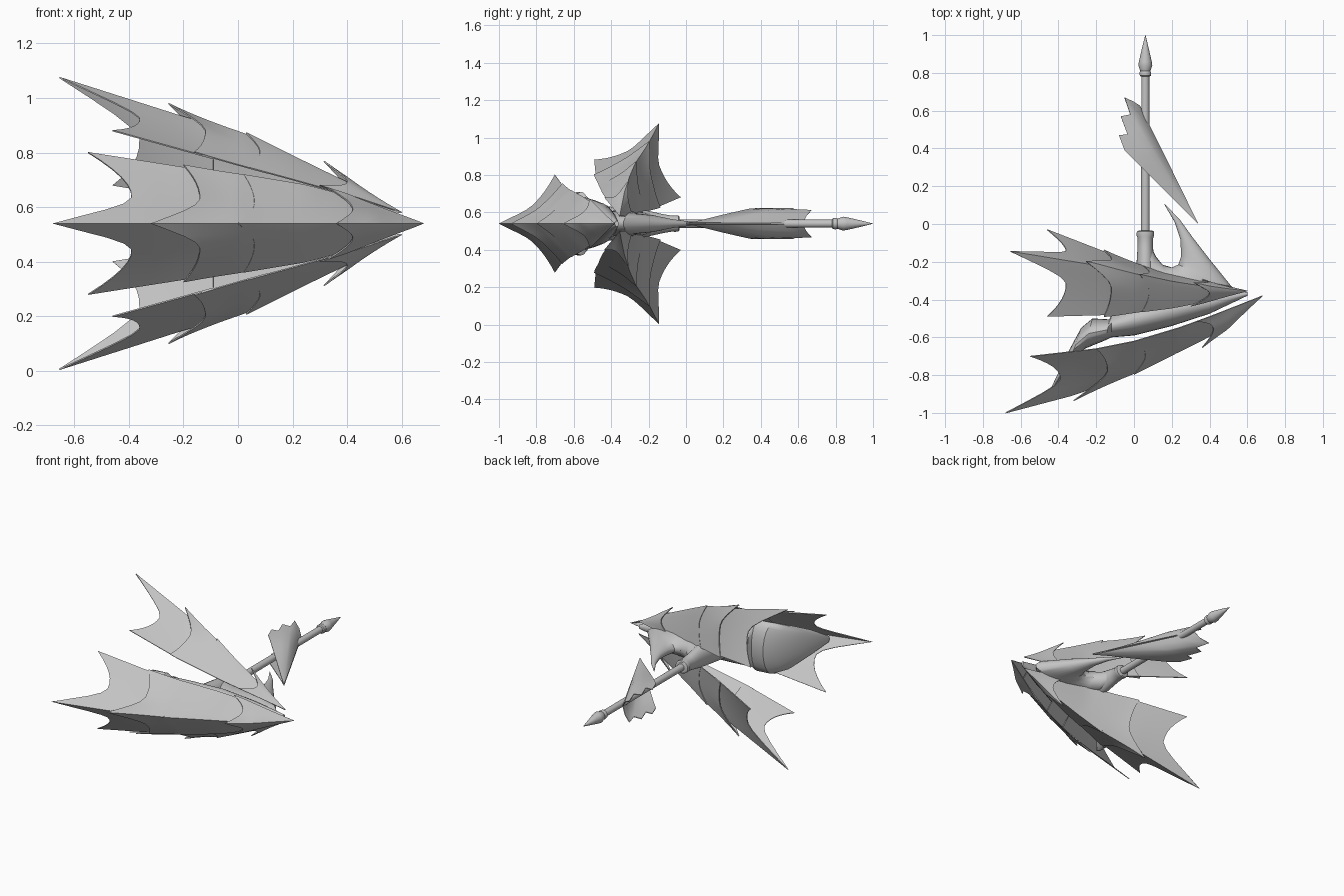
import bpy, bmesh, math
from mathutils import Vector

if "Cube" in bpy.data.objects:
    bpy.data.objects.remove(bpy.data.objects["Cube"])

MID = 0.54  # height of the symmetry plane

steel = bpy.data.materials.new("grey_steel")
steel.diffuse_color = (0.55, 0.55, 0.55, 1)
steel.use_nodes = True
steel.node_tree.nodes["Principled BSDF"].inputs["Base Color"].default_value = steel.diffuse_color


def finish(name, bm, thick=0.0, angle=30):
    """Turn a bmesh into a named, smooth-shaded object, optionally with thickness."""
    bmesh.ops.remove_doubles(bm, verts=bm.verts, dist=0.0005)
    bmesh.ops.recalc_face_normals(bm, faces=bm.faces)
    me = bpy.data.meshes.new(name)
    bm.to_mesh(me)
    bm.free()
    ob = bpy.data.objects.new(name, me)
    me.materials.append(steel)
    bpy.context.collection.objects.link(ob)
    bpy.ops.object.select_all(action='DESELECT')
    ob.select_set(True)
    bpy.context.view_layer.objects.active = ob
    if thick:
        mod = ob.modifiers.new("thickness", 'SOLIDIFY')
        mod.thickness = thick
        mod.offset = 0
        bpy.ops.object.convert(target='MESH')
    bpy.ops.object.shade_smooth_by_angle(angle=math.radians(angle))
    return ob


def rail(pts, x):
    """Point on a polyline at the given x; the last span is extended."""
    for a, b in zip(pts, pts[1:]):
        if x >= b[0]:
            break
    a, b = Vector(a), Vector(b)
    return a.lerp(b, (x - a.x) / (b.x - a.x))


def end_x(u, tip, notch, corner):
    """Scalloped rear edge: long point on the ridge, bay, short outer point."""
    u = abs(u)
    if u < 0.42:
        return tip + (notch - tip) * math.sin(math.pi / 2 * u / 0.42)
    return notch + (corner - notch) * ((u - 0.42) / 0.58) ** 2


def scale(name, ridge, side_a, side_b, start, tip, notch, corner, lift):
    """One folded armour scale stretched between a ridge and two side rails."""
    bm = bmesh.new()
    nu, nx = 20, 10
    grid = []
    for i in range(nu + 1):
        u = i / nu * 2 - 1
        xe = end_x(u, tip, notch, corner)
        row = []
        for j in range(nx + 1):
            t = j / nx
            x = start + (xe - start) * t
            r, a, b = rail(ridge, x), rail(side_a, x), rail(side_b, x)
            p = r.lerp(a if u < 0 else b, abs(u))
            out = p - (a + b) / 2
            up = r - (a + b) / 2
            k = lift * t * t * (0.3 + 0.7 * (1 - abs(u)) ** 2)
            if out.length > 1e-5:
                p += out.normalized() * k
                bulge = -0.08 if name.endswith("tail_scale") else 0.06
                p += up * bulge * abs(u) * (1 - abs(u))
            row.append(bm.verts.new(p))
        grid.append(row)
    for i in range(nu):
        for j in range(nx):
            bm.faces.new((grid[i][j], grid[i + 1][j], grid[i + 1][j + 1], grid[i][j + 1]))
    finish(name, bm, 0.005)


def blade(name, ridge, side_a, side_b, ends):
    """A row of overlapping scales from the sharp front point to the tail."""
    start = ridge[0][0]
    parts = ("nose", "shoulder", "back", "tail")
    for part, (tip, notch, corner, lift) in zip(parts, ends):
        scale(f"{name}_{part}_scale", ridge, side_a, side_b, start, tip, notch, corner, lift)
        start = notch + 0.03


def flip(pts):
    return [(x, y, 2 * MID - z) for x, y, z in pts]


# middle blade
ridge = [(.68, -.38, MID), (.5, -.54, MID), (.36, -.615, MID), (0, -.79, MID),
         (-.32, -.905, MID), (-.68, -1, MID)]
side = [(.68, -.38, MID), (.4, -.49, .64), (.25, -.545, .68), (0, -.62, .72),
        (-.2, -.66, .745), (-.55, -.70, .80)]
blade("middle_blade", ridge, side, flip(side),
      [(.36, .42, .33, .04), (0, .06, .02, .006),
       (-.32, -.14, -.2, .03), (-.68, -.39, -.55, 0)])

# upper and lower blades
ridge = [(.6, -.355, .58), (.4, -.335, .69), (.2, -.305, .785), (.03, -.27, .865),
         (-.2, -.22, .93), (-.655, -.145, 1.075)]
front = [(.6, -.355, .58), (.38, -.41, .65), (.2, -.445, .70), (-.1, -.48, .78),
         (-.46, -.49, .88)]
rear = [(.6, -.355, .58), (.35, -.30, .58), (.15, -.26, .59), (-.1, -.17, .62),
        (-.46, -.03, .68)]
ends = [(.315, .4, .3, .04), (.03, .08, .04, .008),
        (-.255, -.12, -.16, .035), (-.655, -.36, -.46, 0)]
blade("upper_blade", ridge, front, rear, ends)
blade("lower_blade", flip(ridge), flip(front), flip(rear), ends)


def loft(name, stations, n=24, angle=35):
    """Elliptical rings (cx, cy, half-width x, half-width y, half-height) joined up."""
    bm = bmesh.new()
    rings = []
    for cx, cy, hx, hy, hz in stations:
        ring = []
        for i in range(n):
            c, s = math.cos(2 * math.pi * i / n), math.sin(2 * math.pi * i / n)
            ring.append(bm.verts.new((cx + hx * c, cy + hy * c, MID + hz * s)))
        rings.append(ring)
    for p, q in zip(rings, rings[1:]):
        for i in range(n):
            bm.faces.new((p[i], p[(i + 1) % n], q[(i + 1) % n], q[i]))
    bm.faces.new(rings[0])
    bm.faces.new(rings[-1])
    finish(name, bm, angle=angle)


# body joining the three blades, tapering back into the middle tail
loft("core_body", [(-.44, -.88, 0, .01, .02), (-.37, -.755, .02, .075, .09),
                   (-.31, -.64, .03, .09, .145), (-.24, -.58, .02, .08, .17),
                   (-.14, -.56, .01, .055, .17), (-.12, -.54, 0, .06, .14),
                   (0, -.51, 0, .08, .13), (.2, -.46, 0, .08, .11),
                   (.4, -.42, 0, .055, .07), (.6, -.37, 0, .01, .015)])

# socket that grips the rod
loft("rod_socket", [(.06, y, r, 0, h) for y, r, h in
                    ((-.5, .09, .1), (-.3, .06, .08), (-.2, .046, .068), (-.12, .041, .05),
                     (-.07, .042, .042), (-.06, .047, .044), (-.04, .045, .042), (-.035, .036, .036))])

# curved claw, from (inner point, outer point, half-height)
claw = [((.16, .105), (.165, .105), .003), ((.215, .01), (.245, .02), .012),
        ((.245, -.08), (.31, -.07), .024), ((.25, -.17), (.395, -.18), .045),
        ((.235, -.215), (.52, -.335), .055), ((.2, -.23), (.46, -.40), .07),
        ((.15, -.215), (.25, -.47), .075), ((.115, -.17), (.06, -.36), .065),
        ((.09, -.12), (.03, -.2), .045)]
loft("claw", [((a[0] + b[0]) / 2, (a[1] + b[1]) / 2, (a[0] - b[0]) / 2, (a[1] - b[1]) / 2, h)
              for a, b, h in claw])

# rod and its pointed head
loft("rod", [(.06, -.1, .023, 0, .023), (.06, .79, .021, 0, .021)])
loft("rod_head", [(.06, y, r, 0, r) for y, r in
                  ((.78, .022), (.785, .029), (.80, .031), (.81, .027), (.84, .037),
                   (.86, .034), (.93, .018), (1.0, .001))])

# folded fin: two jagged leaves meeting on a straight spine, opening around the rod
teeth = [(.03, .625), (.0, .645), (-.05, .67), (-.02, .58), (-.07, .57), (-.035, .475),
         (-.08, .47), (-.05, .39)]
tip = Vector((.34, 0))
spine = (Vector(teeth[0]) - tip).normalized()
for name, sign in (("upper_fin", 1), ("lower_fin", -1)):
    bm = bmesh.new()
    rays = []
    for end in teeth:
        ray = []
        for k in range(9):
            v = (Vector(end) - tip) * k / 8
            away = abs(spine.x * v.y - spine.y * v.x)
            rise = .078 * min(1, v.length / .5) * (1 - math.exp(-away / .025))
            ray.append(bm.verts.new((tip.x + v.x, tip.y + v.y, MID + sign * (.003 + rise))))
        rays.append(ray)
    for p, q in zip(rays, rays[1:]):
        for k in range(8):
            bm.faces.new((p[k], p[k + 1], q[k + 1], q[k]))
    finish(name, bm, 0.005)
